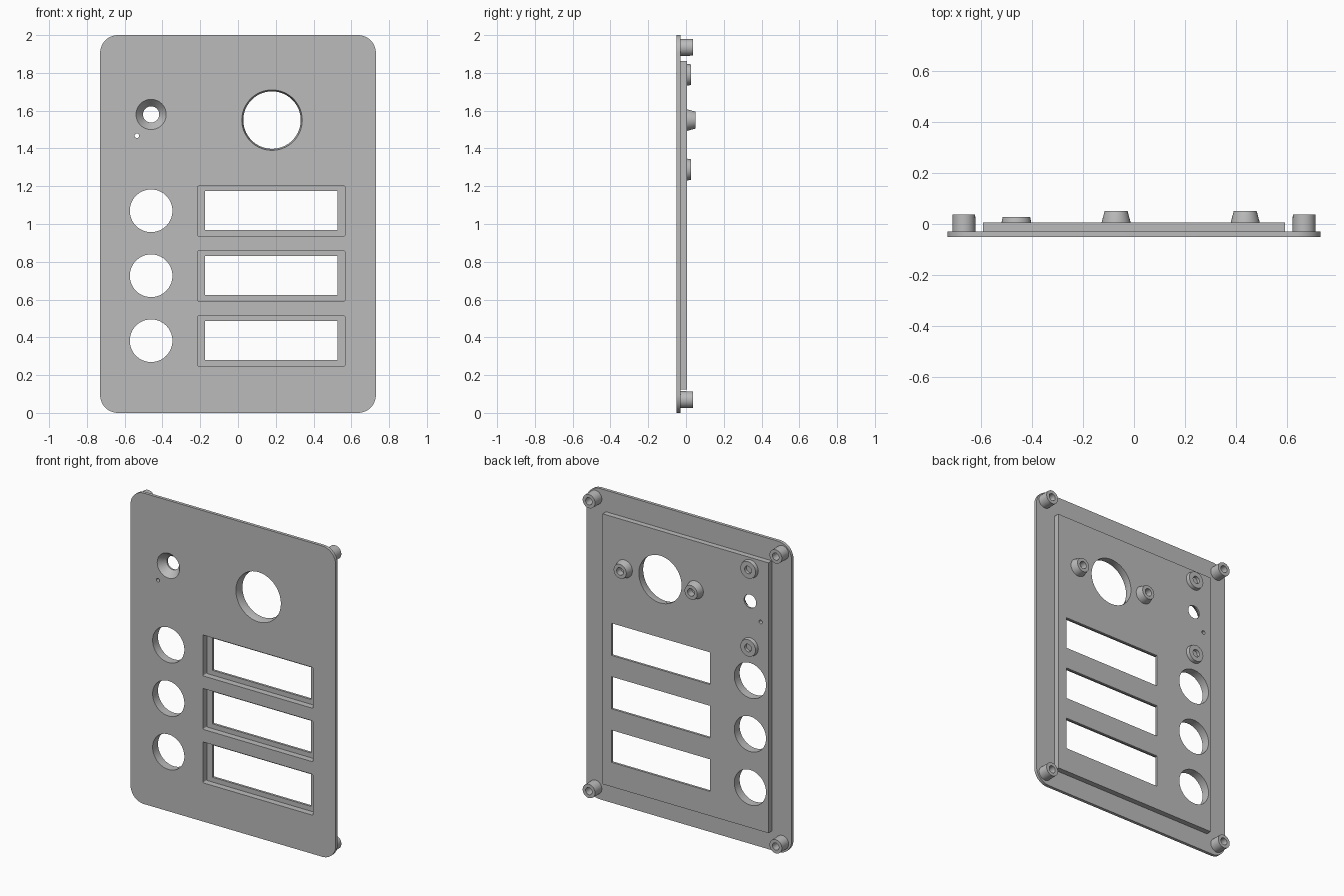
import bpy, bmesh, math

if "Cube" in bpy.data.objects:
    bpy.data.objects.remove(bpy.data.objects["Cube"])

grey = bpy.data.materials.new("plain grey")
grey.use_nodes = True
grey.diffuse_color = (0.5, 0.5, 0.5, 1)
grey.node_tree.nodes["Principled BSDF"].inputs["Base Color"].default_value = (0.5, 0.5, 0.5, 1)

FRONT, PLATE_BACK, PANEL_BACK = -0.05, -0.03, 0.005


def finish(bm, name):
    bmesh.ops.recalc_face_normals(bm, faces=bm.faces)
    mesh = bpy.data.meshes.new(name)
    bm.to_mesh(mesh)
    bm.free()
    mesh.materials.append(grey)
    obj = bpy.data.objects.new(name, mesh)
    bpy.context.collection.objects.link(obj)
    return obj


def slab(name, x0, x1, z0, z1, y0, y1, radius=0.0):
    """Box across y, optionally with rounded corners in the front outline."""
    bm = bmesh.new()
    bmesh.ops.create_cube(bm, size=1)
    for v in bm.verts:
        v.co = (x1 if v.co.x > 0 else x0, y1 if v.co.y > 0 else y0, z1 if v.co.z > 0 else z0)
    if radius:
        edges = [e for e in bm.edges if abs(e.verts[0].co.y - e.verts[1].co.y) > 1e-4]
        bmesh.ops.bevel(bm, geom=edges, offset=radius, segments=12, profile=0.5, affect='EDGES')
    return finish(bm, name)


def lathe(name, x, z, profile, sides=64):
    """Closed solid turned about a y axis; profile is a list of (radius, y)."""
    bm = bmesh.new()
    rings = []
    for r, y in profile:
        rings.append([bm.verts.new((x + r * math.cos(2 * math.pi * i / sides), y,
                                    z + r * math.sin(2 * math.pi * i / sides))) for i in range(sides)])
    for a, b in zip(rings, rings[1:]):
        for i in range(sides):
            j = (i + 1) % sides
            bm.faces.new((a[i], a[j], b[j], b[i]))
    bm.faces.new(rings[0])
    bm.faces.new(rings[-1])
    return finish(bm, name)


def boolean(target, tool, operation):
    mod = target.modifiers.new("cut", 'BOOLEAN')
    mod.operation = operation
    mod.solver = 'EXACT'
    mod.object = tool
    bpy.context.view_layer.objects.active = target
    bpy.ops.object.modifier_apply(modifier=mod.name)
    bpy.data.objects.remove(tool)


def smooth(obj):
    bpy.ops.object.select_all(action='DESELECT')
    obj.select_set(True)
    bpy.context.view_layer.objects.active = obj
    bpy.ops.object.shade_smooth_by_angle(angle=math.radians(30))


# Rounded front plate with the raised panel on its back
plate = slab("front_plate", -0.73, 0.73, 0, 2, FRONT, PLATE_BACK, 0.095)
boolean(plate, slab("rear_panel", -0.59, 0.59, 0.123, 1.862, -0.04, PANEL_BACK), 'UNION')

# Lens opening, countersunk speaker hole and pin hole
cuts = [
    lathe("lens_cut", 0.18, 1.55, [(0.16, -0.06), (0.16, FRONT), (0.152, -0.02), (0.152, 0.02)], 96),
    lathe("speaker_cut", -0.46, 1.58, [(0.08, -0.06), (0.08, FRONT), (0.043, -0.005), (0.043, 0.02)]),
    lathe("pin_cut", -0.535, 1.467, [(0.012, -0.06), (0.012, 0.02)], 24),
]

# Button holes, each beside a recessed name window
for i in range(3):
    z = 1.07 - i * 0.344
    cuts.append(lathe("button_cut", -0.46, z, [(0.113, -0.06), (0.113, 0.02)]))
    cuts.append(slab("recess_cut", -0.215, 0.568, z - 0.133, z + 0.13, -0.06, -0.01, 0.006))
    cuts.append(slab("window_cut", -0.175, 0.526, z - 0.102, z + 0.105, -0.03, 0.02))
for cut in cuts:
    boolean(plate, cut, 'DIFFERENCE')
smooth(plate)


def boss(name, x, z, base_r, top_r, hole_r, base, top):
    """Hollow screw boss standing on the surface at y = base."""
    floor = base + 0.003
    smooth(lathe(name, x, z, [(base_r, base - 0.004), (base_r, base), (top_r, top),
                              (hole_r, top), (hole_r, floor)], 48))


# Corner posts
for side, x in (("right", -0.665), ("left", 0.665)):
    for level, z in (("lower", 0.07), ("upper", 1.935)):
        boss(f"{level}_{side}_post", x, z, 0.045, 0.044, 0.023, PLATE_BACK, 0.038)

# Low bosses above and below the speaker hole
for level, z in (("lower", 1.288), ("upper", 1.79)):
    boss(f"{level}_speaker_boss", -0.46, z, 0.058, 0.054, 0.024, PANEL_BACK, 0.027)

# Tapered bosses on both sides of the lens opening
for side, x in (("right", -0.07), ("left", 0.435)):
    boss(f"{side}_lens_boss", x, 1.55, 0.057, 0.045, 0.024, PANEL_BACK, 0.05)
